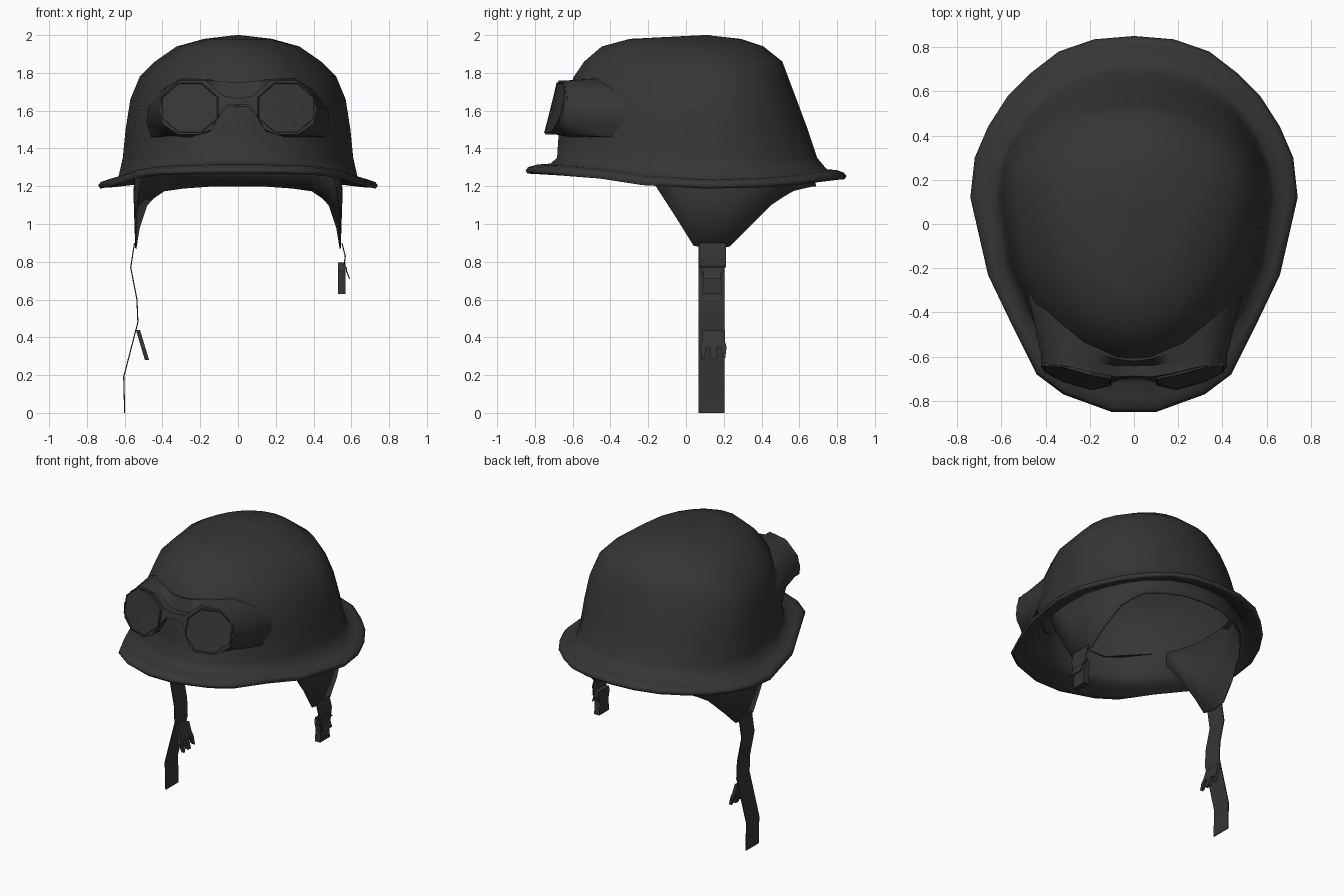
import bpy, bmesh, math

if "Cube" in bpy.data.objects:
    bpy.data.objects.remove(bpy.data.objects["Cube"])

mat = bpy.data.materials.new("charcoal")
mat.diffuse_color = (0.036, 0.036, 0.036, 1)
mat.use_nodes = True
mat.node_tree.nodes["Principled BSDF"].inputs["Base Color"].default_value = mat.diffuse_color


def make(name, verts, faces, angle=40):
    me = bpy.data.meshes.new(name)
    me.from_pydata(verts, [], faces)
    bm = bmesh.new()
    bm.from_mesh(me)
    bmesh.ops.remove_doubles(bm, verts=bm.verts, dist=0.0005)
    bmesh.ops.recalc_face_normals(bm, faces=bm.faces)
    bm.to_mesh(me)
    bm.free()
    me.materials.append(mat)
    ob = bpy.data.objects.new(name, me)
    bpy.context.collection.objects.link(ob)
    bpy.ops.object.select_all(action='DESELECT')
    ob.select_set(True)
    bpy.context.view_layer.objects.active = ob
    bpy.ops.object.shade_smooth_by_angle(angle=math.radians(angle))
    return ob


def lerp(table, v):
    """Piecewise linear lookup; rows are (key, values...)."""
    if v <= table[0][0]:
        return table[0][1:]
    for a, b in zip(table, table[1:]):
        if v <= b[0]:
            t = (v - a[0]) / (b[0] - a[0])
            return tuple(p + (q - p) * t for p, q in zip(a[1:], b[1:]))
    return table[-1][1:]


def bridge(rows, closed=True):
    """Faces between consecutive rows of equal length."""
    n = len(rows[0])
    fs = []
    for r in range(len(rows) - 1):
        for i in range(n if closed else n - 1):
            j = (i + 1) % n
            fs.append((r*n + i, r*n + j, (r+1)*n + j, (r+1)*n + i))
    return [p for row in rows for p in row], fs


# ---- helmet shell: brim outline scaled into rings, rounding to ellipses up the dome ----
YC = 0.12
HALF = [(.10, -.85), (.32, -.77), (.44, -.68), (.55, -.46), (.66, -.23), (.74, .12),
        (.72, .30), (.66, .44), (.57, .58), (.47, .68), (.34, .78), (.18, .835)]
OUT = HALF + [(0, .85)] + [(-x, y) for x, y in reversed(HALF)]
BRIM_Z = [(-.85, 1.285), (-.5, 1.265), (-.25, 1.225), (0, 1.207), (.12, 1.205),
          (.5, 1.215), (.84, 1.255)]
# dome sections: height, half width, front, back
DOME = [(1.35, .61, -.69, .695), (1.5, .595, -.68, .645), (1.66, .57, -.65, .585),
        (1.78, .52, -.60, .54), (1.86, .44, -.545, .51), (1.94, .325, -.45, .41),
        (1.98, .18, -.30, .29)]
# brim sections: height above brim line, half width, front, back
BRIM = [(.035, .635, -.725, .745), (.03, .69, -.79, .80), (.017, .727, -.835, .835),
        (0, .74, -.85, .85), (-.018, .73, -.84, .84), (-.012, .71, -.815, .815),
        (.005, .67, -.765, .77), (.02, .62, -.71, .725)]


def ring(w, yf, yb, zf, round_=1.0):
    pts = []
    c = YC if yb > .45 else (yf + yb) / 2 + .03
    for x, y in OUT:
        u = x / .74
        d = (y - YC) / (.97 if y < YC else .73)
        r = math.hypot(u, d) ** round_
        d /= r
        pts.append((u / r * w, c + (d * (c - yf) if d < 0 else d * (yb - c)), zf(y)))
    return pts


rows = [ring(.01, .09, .11, lambda y: 2.0)]
for z, w, f, b in reversed(DOME):
    rows.append(ring(w, f, b, lambda y, z=z: z))
for dz, w, f, b in BRIM:
    rows.append(ring(w, f, b, lambda y, dz=dz: lerp(BRIM_Z, y)[0] + dz,
                     max(0, min(1, (.74 - w) / .1))))
for z, w, f, b in DOME:
    rows.append(ring(w - .018, f + .018, b - .018, lambda y, z=z: z - .017))
v, f = bridge(rows)
n = len(OUT)
f += [tuple(range(n)), tuple(range(len(v) - n, len(v)))]
make("helmet_shell", v, f, 80)

# ---- liner with ear flaps: columns of x, y, lower edge ----
COLS = [(.48, -.25, 1.33), (.525, -.16, 1.2), (.55, -.05, 1.03), (.555, .04, .885),
        (.555, .13, .87), (.555, .23, .88), (.535, .33, .98), (.49, .45, 1.1),
        (.45, .51, 1.14), (.395, .57, 1.175), (.29, .63, 1.19), (.15, .675, 1.2)]
COLS = COLS + [(0, .69, 1.2)] + [(-x, y, z) for x, y, z in reversed(COLS)]
rows = []
for t in (0, .5, 1):
    row = []
    for x, y, z in COLS:
        zz = z + (1.42 - z) * t
        k = .88 if y > YC else .97
        grow = .98 + .02 * min(1, max(0, (zz - .87) / .33))
        row.append((x * grow * (1 - (.07 if y > .4 else .02) * max(0, zz - 1.2) / .22),
                    y + (YC - y) * (1 - k) * t, zz))
    rows.append(row)
ob = make("liner_with_ear_flaps", *bridge(rows, False), 60)
m = ob.modifiers.new("thickness", 'SOLIDIFY')
m.thickness = .008


# ---- goggles ----
def dome_y(x, z):
    w, f, b = lerp(DOME, z)
    return YC - (YC - f) * math.sqrt(max(0, 1 - (x / w) ** 2)) - .008


def face_y(x, z):
    return -.74 + .25 * (z - 1.5) + max(0, .12 - abs(x)) * .1 + max(0, abs(x) - .2) * .3


FRONT = [(.055, 1.63), (.10, 1.58), (.14, 1.50), (.20, 1.475), (.32, 1.475), (.40, 1.53),
         (.42, 1.61), (.38, 1.70), (.31, 1.76), (.17, 1.76), (.08, 1.68)]
BACK = [(.055, 1.62), (.10, 1.57), (.15, 1.49), (.25, 1.46), (.46, 1.46), (.485, 1.54),
        (.475, 1.62), (.40, 1.71), (.30, 1.77), (.16, 1.765), (.08, 1.755)]


def full(half, low, high):
    return [(0, low)] + half + [(0, high)] + [(-x, z) for x, z in reversed(half)]


fr, bk = full(FRONT, 1.63, 1.665), full(BACK, 1.62, 1.75)
rows = [[(x * .99, dome_y(x, z) + .04, z) for x, z in bk],
        [(x, dome_y(x, z), z) for x, z in bk],
        [(x, face_y(x, z) + .05, z) for x, z in fr],
        [(x, face_y(x, z), z) for x, z in fr]]
v, f = bridge(rows)
n = len(fr)
h = len(FRONT) + 1
front = [3 * n + i for i in range(n)]
f += [tuple(front[:h + 1]), tuple(front[h:] + front[:1])]
make("goggle_frame", v, f, 45)

for s, side in ((1, "right"), (-1, "left")):
    rows = []
    for k, d in ((1.0, .01), (1.0, -.007), (.97, -.007), (.95, -.003)):
        row = []
        for i in range(8):
            a = math.pi / 4 * (i + .5)
            x = .255 + .165 * k * math.cos(a)
            z = 1.615 + .145 * k * math.sin(a)
            row.append((s * x, face_y(x, z) + d, z))
        rows.append(row)
    v, f = bridge(rows)
    v.append((s * .255, face_y(.255, 1.615) - .003, 1.615))
    f += [(24 + i, 24 + (i + 1) % 8, 32) for i in range(8)]
    make("goggle_lens_" + side, v, f, 25)


# ---- straps and buckles ----
def strap(name, path, y0, y1, t=.006):
    rows = [[(x - t/2, y0, z), (x + t/2, y0, z), (x + t/2, y1, z), (x - t/2, y1, z)]
            for x, z in path]
    v, f = bridge(rows)
    e = len(v)
    make(name, v, f + [(0, 1, 2, 3), (e - 4, e - 3, e - 2, e - 1)], 30)


def plate(name, outline, fx, t):
    rows = [[(fx(z) + s * t / 2, y, z) for y, z in outline] for s in (-1, 1)]
    v, f = bridge(rows)
    n = len(outline)
    make(name, v, f + [tuple(range(n)), tuple(range(n, 2 * n))], 20)


strap("long_strap", [(-.548, .90), (-.568, .77), (-.535, .60), (-.53, .48),
                     (-.605, .19), (-.60, 0)], .065, .203)
strap("short_strap", [(.55, .90), (.568, .83), (.562, .78), (.573, .77)], .07, .213)
strap("short_strap_tail", [(.573, .77), (.575, .75), (.59, .71)], .09, .185)
plate("clip_prongs", [(.085, .44), (.207, .44), (.207, .375), (.215, .35), (.208, .29),
                      (.195, .30), (.185, .35), (.165, .35), (.16, .285), (.13, .285),
                      (.125, .35), (.105, .35), (.10, .29), (.085, .28), (.075, .34),
                      (.085, .375)],
      lambda z: -.53 + (.44 - z) * .3, .022)
plate("buckle_socket", [(.085, .795), (.203, .795), (.203, .76), (.185, .715),
                        (.192, .63), (.085, .63), (.092, .715), (.08, .76)],
      lambda z: .55, .04)
